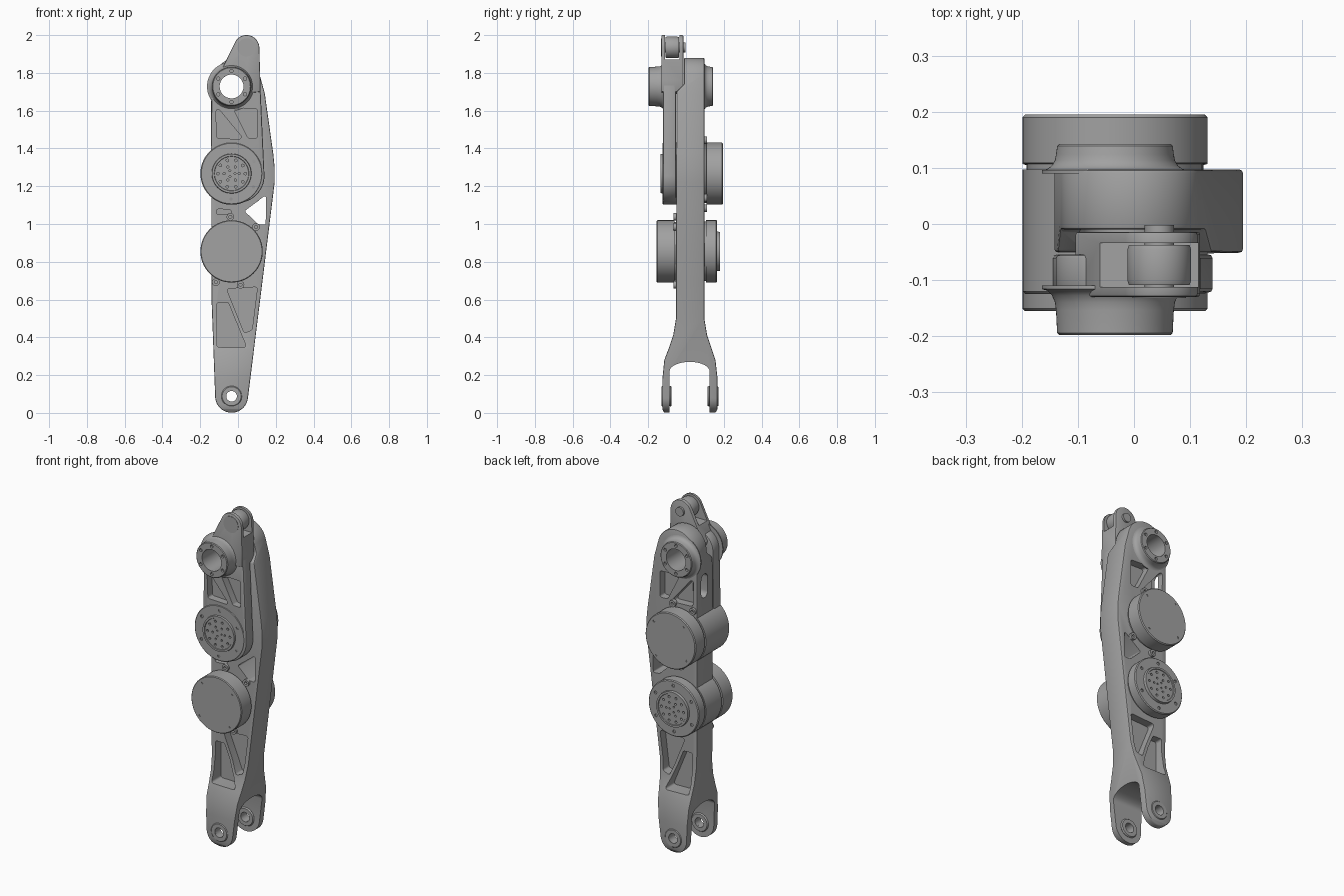
import bpy, bmesh
from math import sin, cos, pi, radians
from mathutils import Vector
from mathutils.geometry import convex_hull_2d

if "Cube" in bpy.data.objects:
    bpy.data.objects.remove(bpy.data.objects["Cube"])

GREY = (0.36, 0.36, 0.36, 1)
metal = bpy.data.materials.new("machined grey")
metal.use_nodes = True
metal.diffuse_color = GREY
metal.node_tree.nodes["Principled BSDF"].inputs["Base Color"].default_value = GREY

AX = -0.034                       # shared x of all the pivot axes
FOOT, LOWER, UPPER, TOP = 0.088, 0.855, 1.267, 1.728


def finish(bm, name):
    bmesh.ops.recalc_face_normals(bm, faces=bm.faces)
    mesh = bpy.data.meshes.new(name)
    bm.to_mesh(mesh)
    bm.free()
    mesh.materials.append(metal)
    ob = bpy.data.objects.new(name, mesh)
    bpy.context.collection.objects.link(ob)
    return ob


def circle(x, z, r, n=64):
    return [(x + r * cos(2 * pi * i / n), z + r * sin(2 * pi * i / n)) for i in range(n)]


def hull(points):
    return [points[i] for i in convex_hull_2d([Vector(p) for p in points])]


def add_prism(bm, outline, a, b, axis="y"):
    place = (lambda p, d: (p[0], d, p[1])) if axis == "y" else (lambda p, d: (d, p[0], p[1]))
    face = bm.faces.new([bm.verts.new(place(p, a)) for p in outline])
    out = bmesh.ops.extrude_face_region(bm, geom=[face])
    shift = Vector((0, b - a, 0) if axis == "y" else (b - a, 0, 0))
    bmesh.ops.translate(bm, vec=shift, verts=[v for v in out["geom"] if isinstance(v, bmesh.types.BMVert)])


def prism(name, outline, a, b, axis="y"):
    bm = bmesh.new()
    add_prism(bm, outline, a, b, axis)
    return finish(bm, name)


def prisms(name, outlines, a, b):
    bm = bmesh.new()
    for o in outlines:
        add_prism(bm, o, a, b)
    return finish(bm, name)


def lathe(name, profile, z, x=AX, n=72):
    """Spin a closed (radius, y) profile about a y axis."""
    bm = bmesh.new()
    rings = []
    for r, y in profile:
        if r == 0:
            rings.append([bm.verts.new((x, y, z))] * n)
        else:
            rings.append([bm.verts.new((px, y, pz)) for px, pz in circle(x, z, r, n)])
    for k in range(len(rings)):
        p, q = rings[k - 1], rings[k]
        for i in range(n):
            j = (i + 1) % n
            quad = list(dict.fromkeys((p[i], p[j], q[j], q[i])))
            if len(quad) > 2:
                bm.faces.new(quad)
    return finish(bm, name)


def apply(ob, kind, **props):
    bpy.context.view_layer.objects.active = ob
    m = ob.modifiers.new("step", kind)
    for k, v in props.items():
        setattr(m, k, v)
    bpy.ops.object.modifier_apply(modifier=m.name)


def cut(ob, cutter, op="DIFFERENCE"):
    apply(ob, "BOOLEAN", operation=op, object=cutter, solver="EXACT")
    bpy.data.objects.remove(cutter)


def bevel(ob, width=0.007, segments=2):
    apply(ob, "BEVEL", width=width, segments=segments, limit_method="ANGLE", angle_limit=radians(40))


def rounded(pts, r=0.012):
    """Shrink a convex pocket and round its corners."""
    c = sum((Vector(p) for p in pts), Vector((0, 0))) / len(pts)
    out = []
    for p in pts:
        q = Vector(p) + (c - Vector(p)).normalized() * r * 1.5
        out += circle(q.x, q.y, r, 16)
    return hull(out)


def bolts(z, r, count, size, start=0.0, x=AX):
    return [circle(x + r * cos(start + 2 * pi * i / count), z + r * sin(start + 2 * pi * i / count), size, 12)
            for i in range(count)]


# Main limb: front silhouette crossed with the forked side silhouette
front = hull(circle(AX, FOOT, 0.087) + circle(-0.005, 1.755, 0.125) +
             [(0.06, 0.16), (0.13, 0.7), (0.186, 1.17), (0.194, 1.22), (0.194, 1.3), (0.187, 1.37),
              (0.142, 1.69), (0.12, 1.76), (-0.14, 0.6), (-0.142, 1.65)])
side = [(-0.115, 0), (-0.125, 0.02), (-0.125, 0.18), (-0.115, 0.28), (-0.092, 0.34), (-0.068, 0.41), (-0.053, 0.5),
        (-0.05, 1.7), (-0.01, 1.74), (-0.01, 1.9), (0.097, 1.9), (0.097, 0.5), (0.112, 0.41), (0.136, 0.34),
        (0.156, 0.28), (0.167, 0.18), (0.167, 0.02), (0.157, 0)]
limb = prism("main_limb", front, -0.3, 0.3)
cut(limb, prism("side_cutter", side, -0.4, 0.4, "x"), "INTERSECT")
bevel(limb)
arch = [(0.019 + 0.106 * cos(a * pi / 16), 0.22 + 0.05 * sin(a * pi / 16)) for a in range(17)]
cut(limb, prism("fork_cutter", [(-0.087, -0.1)] + [(0.125, -0.1)] + arch, -0.4, 0.4, "x"))

# Triangular lightening pockets on both faces
low_a = rounded([(-0.106, 0.59), (-0.06, 0.59), (0.04, 0.343), (-0.106, 0.343)])
low_b = rounded([(-0.055, 0.66), (0.097, 0.67), (0.068, 0.43), (0.04, 0.42)])
up_a = rounded([(-0.112, 1.61), (-0.112, 1.452), (0.02, 1.452)])
up_b = rounded([(-0.02, 1.615), (0.098, 1.615), (0.098, 1.45), (0.06, 1.45)])
cut(limb, prisms("front_pockets", [low_a, low_b], -0.2, -0.002))
cut(limb, prisms("rear_pockets", [low_a, low_b, up_a, up_b], 0.05, 0.2))
web = rounded([(0.035, 1.07), (0.145, 1.15), (0.145, 0.995), (0.11, 0.995)], 0.008)
cut(limb, prism("web_window", web, -0.3, 0.3))
slot = hull(circle(-0.1, 1.065, 0.015, 16) + circle(-0.045, 1.065, 0.01, 16))
cut(limb, prism("web_slot", slot, -0.3, 0.02))
cut(limb, prism("side_window", hull(circle(0.03, 1.52, 0.03, 24) + circle(0.03, 1.6, 0.03, 24)), -0.3, -0.08, "x"))
cut(limb, prism("top_bore", circle(AX, TOP, 0.063), -0.3, 0.3))
cut(limb, prism("foot_bore", circle(AX, FOOT, 0.028, 32), -0.3, 0.3))

# Bushings around the fork holes
for name, y0, y1 in (("front_outer", -0.129, -0.12), ("front_inner", -0.09, -0.076),
                     ("rear_inner", 0.114, 0.128), ("rear_outer", 0.16, 0.171)):
    lathe(name + "_bushing", [(0.028, y0), (0.05, y0), (0.055, (y0 + y1) / 2), (0.05, y1), (0.028, y1)], FOOT)

# Lower actuator: closed cap in front, output flange behind
lathe("lower_housing", [(0, -0.05), (0.165, -0.05), (0.165, 0.097), (0, 0.097)], LOWER)
cap = lathe("lower_cap", [(0, -0.155), (0.161, -0.155), (0.165, -0.151), (0.165, -0.062), (0.155, -0.06),
                          (0.155, -0.045), (0, -0.045)], LOWER)
cut(cap, prisms("cap_bolts", bolts(LOWER, 0.14, 4, 0.006, 0.7), -0.2, -0.151))
flange = lathe("lower_flange", [(0, 0.09), (0.158, 0.09), (0.158, 0.105), (0.165, 0.107), (0.165, 0.16),
                                (0.16, 0.165), (0.105, 0.165), (0.103, 0.18), (0.092, 0.18), (0.09, 0.176),
                                (0, 0.176)], LOWER)
cut(flange, prisms("flange_bolts", bolts(LOWER, 0.135, 6, 0.009, 0.5) + bolts(LOWER, 0.073, 10, 0.007)
                   + bolts(LOWER, 0.04, 6, 0.006) + bolts(LOWER, 0.018, 3, 0.005), 0.158, 0.2))

# Upper actuator: closed cap behind, output flange in front on the link
lathe("upper_housing", [(0, -0.05), (0.165, -0.05), (0.165, 0.097), (0, 0.097)], UPPER)
rear_cap = lathe("upper_cap", [(0, 0.09), (0.156, 0.09), (0.156, 0.107), (0.165, 0.109), (0.165, 0.19),
                               (0.16, 0.195), (0, 0.195)], UPPER)
cut(rear_cap, prisms("rear_cap_bolts", bolts(UPPER, 0.14, 4, 0.006, 0.7), 0.191, 0.25))
hub = lathe("upper_flange", [(0, -0.045), (0.165, -0.045), (0.165, -0.12), (0.16, -0.125), (0.105, -0.125),
                             (0.103, -0.136), (0.092, -0.136), (0.09, -0.132), (0, -0.132)], UPPER)
cut(hub, prisms("hub_bolts", bolts(UPPER, 0.135, 6, 0.009, 0.5) + bolts(UPPER, 0.073, 10, 0.007)
                + bolts(UPPER, 0.04, 6, 0.006) + bolts(UPPER, 0.018, 3, 0.005), -0.2, -0.118))

# Clamp lugs with screws around the closed caps
for z, y0, y1, tag in ((LOWER, -0.065, -0.045, "lower"), (UPPER, 0.09, 0.112, "upper")):
    for i, deg in enumerate((-117, -75, 45, 92)):
        a = radians(deg if tag == "lower" else -deg)
        lx, lz = AX + 0.183 * cos(a), z + 0.183 * sin(a)
        lathe(f"{tag}_lug_{i}", [(0.008, y0), (0.02, y0), (0.02, y1), (0.008, y1)], lz, lx, 24)

# Front link plate
link = prism("front_link", hull(circle(-0.003, 1.255, 0.143) + circle(AX, TOP, 0.105) + [(0.118, 1.74)]),
             -0.122, -0.054)
bevel(link)
cut(link, prisms("link_pockets", [up_a, up_b], -0.2, -0.078))
cut(link, prism("link_bore", circle(AX, TOP, 0.063), -0.3, 0.3))

# Top arm with clevis, roller and pin
arm = prism("clevis_arm", hull(circle(0.045, 1.932, 0.068) + [(-0.105, 1.78), (-0.06, 1.68), (0.118, 1.7), (0.118, 1.76)]),
            -0.13, -0.014)
bevel(arm, 0.005)
cut(arm, prism("clevis_gap", [(-0.112, 1.87), (-0.034, 1.87), (-0.034, 2.1), (-0.112, 2.1)], -0.4, 0.4, "x"))
cut(arm, prism("arm_bore", circle(AX, TOP, 0.063), -0.3, 0.3))
lathe("clevis_roller", [(0.02, -0.109), (0.054, -0.109), (0.057, -0.1), (0.057, -0.046), (0.054, -0.037),
                        (0.02, -0.037)], 1.935, 0.045)
lathe("clevis_pin", [(0, -0.132), (0.048, -0.132), (0.048, -0.12), (0.026, -0.12), (0.026, -0.002), (0, -0.002)],
      1.935, 0.045)

# Flared shoulder bosses with bolt rings
for name, sgn, base, tip in (("front_boss", -1, 0.11, 0.198), ("rear_boss", 1, 0.09, 0.143)):
    mid = tip - 0.025 if sgn > 0 else tip - 0.05
    flare = [(0.13 - 0.025 * sin(t * pi / 8), sgn * (base + 0.006 + (mid - base) * (1 - cos(t * pi / 8))))
             for t in range(5)]
    boss = lathe(name, [(0.063, sgn * base), (0.13, sgn * base)] + flare +
                 [(0.103, sgn * (tip - 0.004)), (0.099, sgn * tip), (0.063, sgn * tip)], TOP)
    lo, hi = sorted((sgn * (tip - 0.012), sgn * (tip + 0.05)))
    cut(boss, prisms("boss_bolts", bolts(TOP, 0.082, 6, 0.009, pi / 6), lo, hi))

# Smooth round surfaces, keep machined edges crisp
bpy.ops.object.select_all(action="DESELECT")
for ob in bpy.context.collection.objects:
    if ob.type == "MESH" and metal.name in ob.data.materials:
        ob.select_set(True)
        bpy.context.view_layer.objects.active = ob
bpy.ops.object.shade_smooth_by_angle(angle=radians(32))
